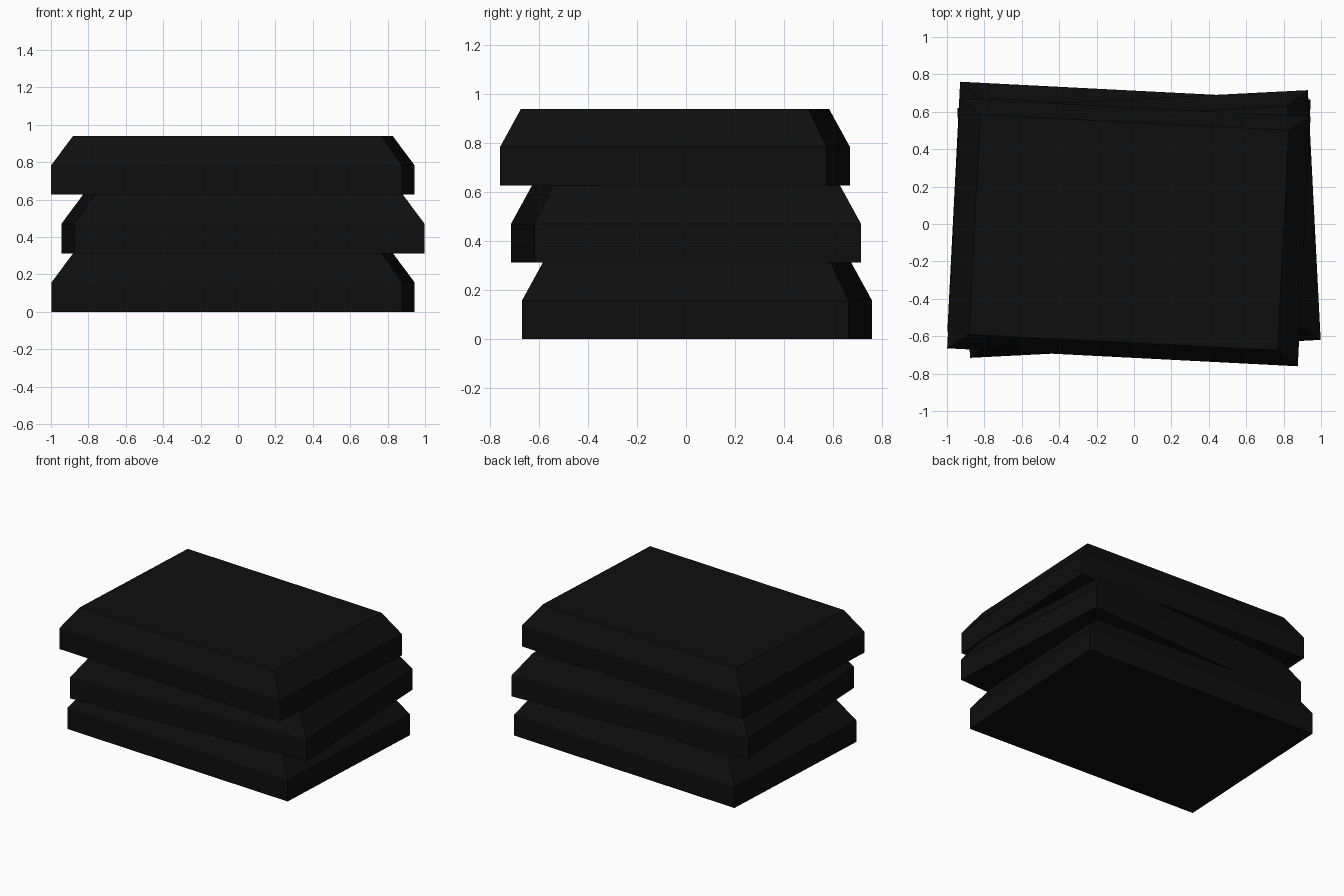
import bpy, bmesh, math
from mathutils import Matrix

if "Cube" in bpy.data.objects:
    bpy.data.objects.remove(bpy.data.objects["Cube"])

black = bpy.data.materials.new("near_black")
black.diffuse_color = (0.0045, 0.0045, 0.0045, 1)
black.use_nodes = True
black.node_tree.nodes["Principled BSDF"].inputs["Base Color"].default_value = black.diffuse_color

WIDTH, DEPTH, HEIGHT = 1.877, 1.337, 0.3135
TURN = math.atan2(0.096, 1.875)


def slab(name, x, y, z, angle):
    """Block with a straight lower half and a sloped upper half."""
    bm = bmesh.new()
    bmesh.ops.create_cube(bm, size=1, matrix=Matrix.Diagonal(
        (WIDTH, DEPTH, HEIGHT / 2, 1)) @ Matrix.Translation((0, 0, 0.5)))
    top = max(bm.faces, key=lambda f: f.calc_center_median().z)
    # Extrude the top and draw it in for the slope
    res = bmesh.ops.extrude_discrete_faces(bm, faces=[top])["faces"][0]
    for v in res.verts:
        v.co.x *= 0.88
        v.co.y *= 0.88
        v.co.z += HEIGHT / 2
    bmesh.ops.recalc_face_normals(bm, faces=bm.faces)
    mesh = bpy.data.meshes.new(name)
    bm.to_mesh(mesh)
    bm.free()
    mesh.materials.append(black)
    obj = bpy.data.objects.new(name, mesh)
    obj.location = (x, y, z)
    obj.rotation_euler.z = angle
    bpy.context.collection.objects.link(obj)


# Three stacked slabs, alternately turned
slab("bottom_slab", -0.0265, 0.045, 0, -TURN)
slab("middle_slab", 0.0265, 0, HEIGHT, TURN)
slab("top_slab", -0.0275, -0.045, 2 * HEIGHT, -TURN)
